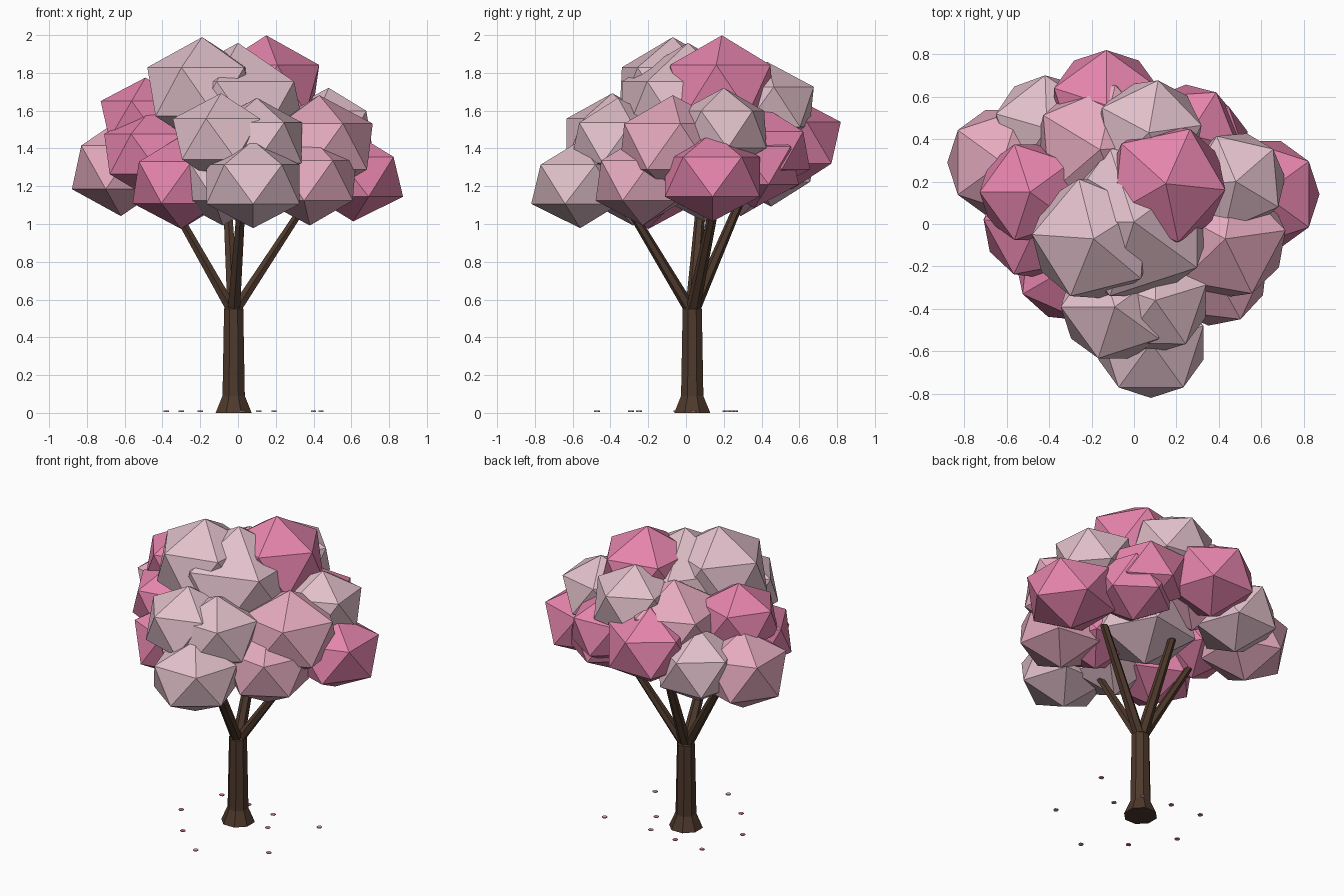
import bpy, bmesh, math, random
from mathutils import Matrix, Vector

random.seed(4)
if "Cube" in bpy.data.objects:
    bpy.data.objects.remove(bpy.data.objects["Cube"], do_unlink=True)


def srgb_to_linear(channel):
    c = channel / 255
    return c / 12.92 if c <= 0.04045 else ((c + 0.055) / 1.055) ** 2.4


def make_material(name, *rgb):
    colour = tuple(srgb_to_linear(c) for c in rgb) + (1.0,)
    material = bpy.data.materials.new(name)
    material.use_nodes = True
    material.diffuse_color = colour
    shader = material.node_tree.nodes["Principled BSDF"]
    shader.inputs["Base Color"].default_value = colour
    shader.inputs["Roughness"].default_value = 0.9
    return material


bark = make_material("dark brown bark", 78, 57, 44)
deep_pink = make_material("deep pink", 229, 132, 172)
mid_pink = make_material("soft pink", 228, 170, 190)
pale_pink = make_material("pale pink", 225, 192, 202)


def add_object(name, bm, material):
    mesh = bpy.data.meshes.new(name)
    bm.to_mesh(mesh)
    bm.free()
    mesh.materials.append(material)
    obj = bpy.data.objects.new(name, mesh)
    bpy.context.collection.objects.link(obj)
    return obj


def add_tube(name, rings, sides, material):
    """Skin a closed faceted tube through (centre, radius) rings."""
    bm = bmesh.new()
    loops = []
    for centre, radius in rings:
        loop = []
        for i in range(sides):
            angle = math.tau * (i + 0.5) / sides
            offset = Vector((math.cos(angle), math.sin(angle), 0)) * radius
            loop.append(bm.verts.new(Vector(centre) + offset))
        loops.append(loop)
    for low, high in zip(loops, loops[1:]):
        for i in range(sides):
            j = (i + 1) % sides
            bm.faces.new((low[i], low[j], high[j], high[i]))
    bm.faces.new(loops[0][::-1])
    bm.faces.new(loops[-1])
    return add_object(name, bm, material)


def add_cluster(name, material, x, y, z, radius=0.28, spin=None, squash=0.85):
    """One faceted, flattened blossom clump, turned about its upright axis."""
    if spin is None:
        spin = random.uniform(0, 72)
    bm = bmesh.new()
    bmesh.ops.create_icosphere(
        bm, subdivisions=1, radius=radius,
        matrix=Matrix.Translation((x, y, z))
        @ Matrix.Diagonal((1, 1, squash, 1))
        @ Matrix.Rotation(math.radians(spin), 4, "Z"))
    return add_object(name, bm, material)


# Trunk with flared foot
trunk_x, trunk_y = -0.023, 0.033
add_tube("trunk", [((trunk_x, trunk_y, z), r) for z, r in
                   ((0, 0.103), (0.09, 0.064), (0.55, 0.055), (0.58, 0.03))],
         8, bark)

# Branches spreading up into the crown
fork = Vector((trunk_x, trunk_y, 0.53))
branches = {"left": (0.285, 0.13), "right": (-0.29, 0.07),
            "front": (0.01, -0.25), "back": (-0.05, 0.235)}
for side, (x, y) in branches.items():
    tip = fork + (Vector((x, y, 1)) - fork) * 1.25
    add_tube(side + "_branch", [(fork, 0.038), (tip, 0.025)], 6, bark)

# Blossom crown, grouped by colour
pale_clusters = {
    "front_low": (0.08, -0.56, 1.21, 0.29, 18, 0.8),
    "front_right": (-0.09, -0.39, 1.45, 0.285, 36),
    "front_left": (0.1, -0.36, 1.43),
    "front_inner": (-0.08, -0.28, 1.23),
    "top_front": (-0.19, -0.07, 1.7, 0.325, 32, 0.89),
    "top_middle": (0, 0.01, 1.59, 0.41, 36, 0.9),
    "left_high": (0.48, 0.2, 1.5, 0.26, 41),
    "back_high": (0.07, 0.43, 1.62, 0.28, 8),
    "back_right": (-0.41, 0.45, 1.33, 0.28, 20),
    "core": (0, 0.1, 1.3, 0.34),
}
mid_clusters = {
    "right_outer": (-0.62, 0.29, 1.3, 0.29, 0, 0.89),
    "left_front_low": (0.38, -0.23, 1.23),
    "left_front_high": (0.43, -0.07, 1.41, 0.32, 8),
    "back_upper": (-0.16, 0.35, 1.49, 0.35),
}
deep_clusters = {
    "left_outer": (0.61, 0.14, 1.25, 0.295, 36, 0.8),
    "top_back": (0.15, 0.19, 1.715, 0.315, -6, 0.9),
    "right_high": (-0.49, 0.15, 1.55, 0.265, 36),
    "right_middle": (-0.46, -0.01, 1.37),
    "right_front_low": (-0.3, -0.2, 1.22, 0.29),
    "back_outer": (-0.13, 0.56, 1.43, 0.29, 18),
    "back_left": (0.26, 0.42, 1.39, 0.265),
    "back_left_low": (0.31, 0.36, 1.31, 0.265),
    "inner_left": (0.17, -0.16, 1.27),
}
for tone, material, clusters in (("pale", pale_pink, pale_clusters),
                                 ("soft", mid_pink, mid_clusters),
                                 ("deep", deep_pink, deep_clusters)):
    for place, shape in clusters.items():
        add_cluster(f"{tone}_blossom_{place}", material, *shape)

# Fallen petals on the ground
deep_petals = [(-0.38, -0.05), (-0.3, 0.26), (-0.2, -0.29), (-0.09, 0.24)]
soft_petals = [(0.11, 0.21), (0.19, 0.04), (0.44, 0.22), (0.02, -0.47),
               (0.4, -0.25)]
for material, spots in ((deep_pink, deep_petals), (mid_pink, soft_petals)):
    for x, y in spots:
        add_tube("fallen_petal",
                 [((x, y, 0.006), 0.016), ((x, y, 0.012), 0.016)], 6, material)
